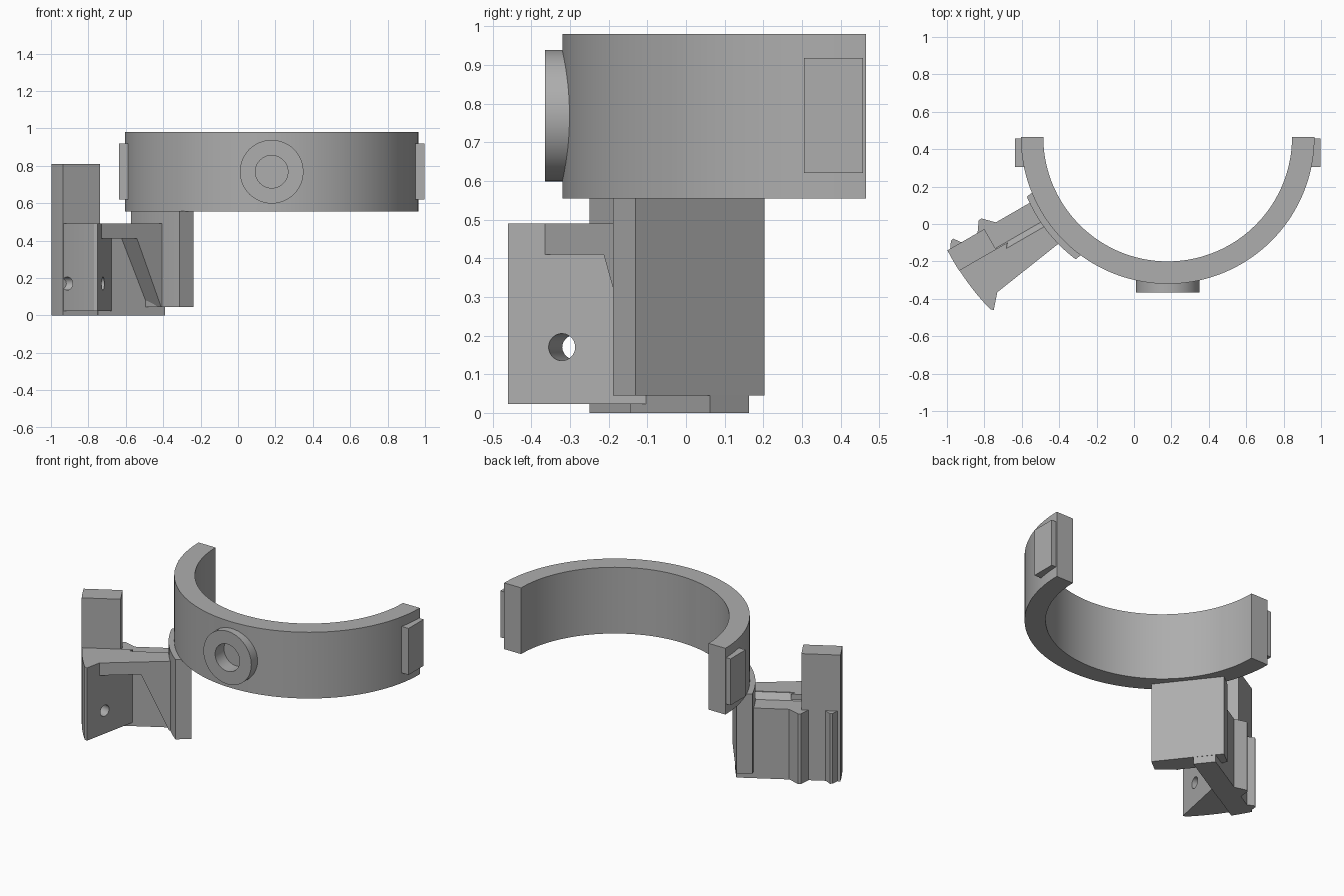
import bpy, bmesh, math
from mathutils import Vector

if "Cube" in bpy.data.objects:
    bpy.data.objects.remove(bpy.data.objects["Cube"])

GREY = (0.42, 0.42, 0.42, 1)
mat = bpy.data.materials.new("plain grey")
mat.use_nodes = True
mat.diffuse_color = GREY
mat.node_tree.nodes["Principled BSDF"].inputs["Base Color"].default_value = GREY

CX, CY = 0.18, 0.465          # axis of the half ring
ARM, SADDLE = 30, 38          # directions of the arm and of its saddle plate


def polar_frame(degrees):
    """Axes pointing outward from the ring, sideways and up."""
    a = math.radians(degrees)
    out = Vector((-math.cos(a), -math.sin(a), 0))
    side = Vector((math.sin(a), -math.cos(a), 0))
    return out, side, Vector((0, 0, 1))


def arc(radius, start, end, steps):
    return [(radius * math.cos(start + (end - start) * i / steps),
             radius * math.sin(start + (end - start) * i / steps))
            for i in range(steps + 1)]


def arc_between(radius, v0, v1, steps):
    return arc(radius, math.asin(v0 / radius), math.asin(v1 / radius), steps)


def prism(name, pts, lo, hi, axes):
    """Extrude a profile on the first two axes along the third."""
    a, b, c = axes
    base = Vector((CX, CY, 0))
    bm = bmesh.new()
    rings = [[bm.verts.new(base + a * p + b * q + c * h) for p, q in pts] for h in (lo, hi)]
    bm.faces.new(rings[0])
    bm.faces.new(rings[1])
    n = len(pts)
    for i in range(n):
        j = (i + 1) % n
        bm.faces.new((rings[0][i], rings[0][j], rings[1][j], rings[1][i]))
    bmesh.ops.recalc_face_normals(bm, faces=bm.faces)
    mesh = bpy.data.meshes.new(name)
    bm.to_mesh(mesh)
    bm.free()
    mesh.materials.append(mat)
    ob = bpy.data.objects.new(name, mesh)
    bpy.context.collection.objects.link(ob)
    return ob


def rod(name, start, end, radius):
    start, end = Vector(start), Vector(end)
    bpy.ops.mesh.primitive_cylinder_add(vertices=48, radius=radius, depth=(end - start).length,
                                        location=(start + end) / 2)
    ob = bpy.context.object
    ob.name = name
    ob.rotation_euler = (end - start).to_track_quat("Z", "Y").to_euler()
    ob.data.materials.append(mat)
    return ob


def drill(targets, start, end, radius):
    cutter = rod("drill_cutter", start, end, radius)
    cutter.hide_render = True
    for ob in targets:
        mod = ob.modifiers.new("hole", "BOOLEAN")
        mod.operation, mod.solver, mod.object = "DIFFERENCE", "EXACT", cutter
        bpy.context.view_layer.objects.active = ob
        bpy.ops.object.modifier_apply(modifier=mod.name)
    bpy.data.objects.remove(cutter)


def box(u0, u1, v0, v1):
    return [(u0, v0), (u1, v0), (u1, v1), (u0, v1)]


world = (Vector((1, 0, 0)), Vector((0, 1, 0)), Vector((0, 0, 1)))
arm = polar_frame(ARM)
saddle = polar_frame(SADDLE)
out, side, up = arm

# Half ring with a blind-holed boss
ring = prism("half_ring", arc(0.785, math.pi, 2 * math.pi, 72)
             + arc(0.665, 2 * math.pi, math.pi, 72), 0.555, 0.98, world)
boss = rod("front_boss", (CX, -0.365, 0.768), (CX, -0.26, 0.768), 0.17)
drill([ring, boss], (CX, -0.45, 0.768), (CX, -0.275, 0.768), 0.087)

# Pads at both ends of the ring
for name, s in (("left_pad", 1), ("right_pad", -1)):
    prism(name, box(s * 0.72, s * 0.817, -0.16, -0.007), 0.62, 0.918, world)

# Saddle plate under the ring: flat inside, curved outside
prism("saddle_plate", [(0.697, 0.212), (0.697, -0.212)] + arc_between(0.818, -0.212, 0.212, 16),
      0.045, 0.557, saddle)

# Arm web, with its inner end flush with the saddle plate
prism("arm_web", [(0.715, -0.064), (1.11, -0.064), (1.11, 0.064), (0.696, 0.064)],
      0, 0.45, arm)

# Tall post with a curved outer face
prism("post", [(1.095, 0.062), (1.095, -0.064)] + arc_between(1.324, -0.064, 0.062, 8),
      0, 0.81, arm)

# Wedge flange with a through hole
flange = prism("flange", [(1.023, 0.06), (1.3, 0.06)] + arc_between(1.322, 0.062, 0.322, 10)
               + [(1.268, 0.336)], 0.023, 0.49, arm)
drill([flange], (-0.55, -0.36, 0.17), (-1.1, -0.235, 0.17), 0.035)

# Deck joining flange and saddle, with its sloping inner lip
prism("deck", [(0.74, 0.085), (1.09, 0.085), (1.2025, 0.263), (0.798, 0.203), (0.74, 0.195)],
      0.41, 0.49, arm)
prism("deck_lip", [(0.055, 0.41), (0.055, 0.45), (0.088, 0.49), (0.088, 0.41)],
      0.74, 1.09, (side, up, out))

# Sloping gusset below the deck
gusset = prism("gusset", [(0.75, 0.045), (0.8, 0.045), (0.967, 0.42), (0.75, 0.42)],
               0.05, 0.2, (out, up, side))
for v in gusset.data.vertices:          # follow the slanted deck edge
    rel = v.co - Vector((CX, CY, 0))
    if rel.dot(side) > 0.15:
        v.co += side * (0.003 + 0.148 * (rel.dot(out) - 0.798))

# Ribs on the back of the arm
prism("inner_rib", [(1.015, -0.055), (1.08, -0.121), (1.098, -0.119), (1.143, -0.055)],
      0, 0.45, arm)
prism("outer_rib", [(1.23, -0.055), (1.265, -0.103), (1.28, -0.1), (1.312, -0.055)],
      0, 0.45, arm)

# Smooth curved walls, keep corners crisp
for ob in bpy.context.scene.objects:
    ob.select_set(ob.type == "MESH" and ob.name != "Cube")
bpy.context.view_layer.objects.active = ring
bpy.ops.object.shade_smooth_by_angle(angle=math.radians(25))
